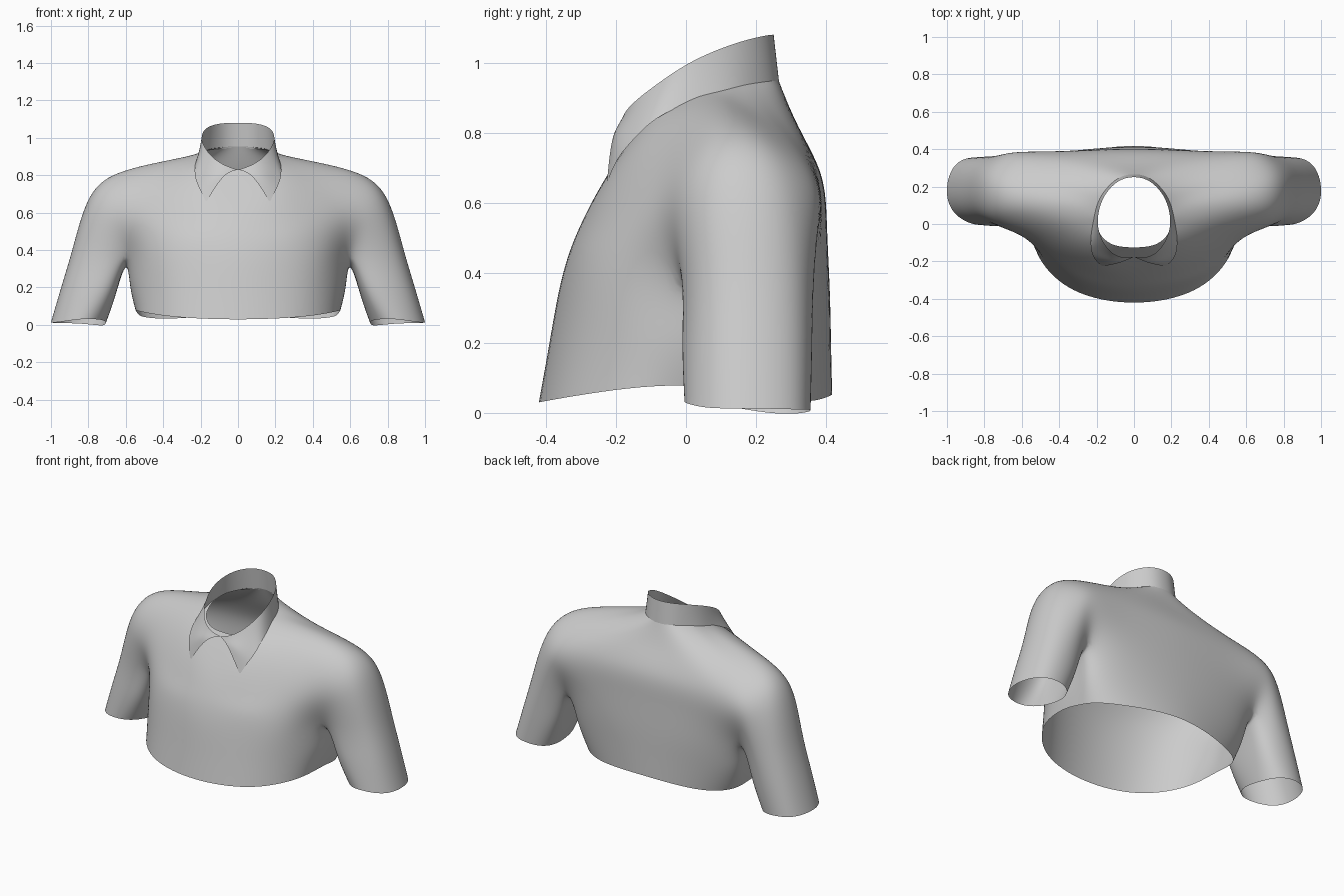
import bpy
from mathutils import Vector


def lerp_row(a, b, t):
    return [tuple(Vector(p).lerp(Vector(q), t)) for p, q in zip(a, b)]


def loft(rows, closed=False):
    """Quads between successive rows, each row running front to back."""
    quads = []
    for a, b in zip(rows, rows[1:]):
        n = len(a)
        for i in range(n if closed else n - 1):
            j = (i + 1) % n
            quads.append((a[i], b[i], b[j], a[j]))
    return quads


def build(name, quads, levels=3):
    """Mirrored, subdivided sheet whose smooth surface passes through the points."""
    index, faces = {}, []
    for s in (1, -1):
        for q in quads:
            f = [index.setdefault((round(s * x, 5), round(y, 5), round(z, 5)), len(index))
                 for x, y, z in q]
            faces.append(f if s > 0 else f[::-1])
    mesh = bpy.data.meshes.new(name)
    mesh.from_pydata(list(index), [], faces)
    mesh.shade_smooth()
    ob = bpy.data.objects.new(name, mesh)
    bpy.context.collection.objects.link(ob)
    sub = ob.modifiers.new("smooth", 'SUBSURF')
    sub.levels = sub.render_levels = levels
    sub.boundary_smooth = 'PRESERVE_CORNERS'
    target = [v.co.copy() for v in mesh.vertices]
    for _ in range(4):
        mesh.update()
        bpy.context.view_layer.update()
        ev = ob.evaluated_get(bpy.context.evaluated_depsgraph_get())
        got = [ev.data.vertices[i].co.copy() for i in range(len(target))]
        for v, t, g in zip(mesh.vertices, target, got):
            v.co += (t - g) * 0.8
        ob.update_tag()
        mesh.update_tag()
    mesh.update()
    return ob


# Half rings from neckline to armpit, each from centre front to centre back
neck = [(0, -.125, .832), (.085, -.118, .835), (.14, -.095, .85), (.18, -.055, .87),
        (.198, -.005, .89), (.203, .035, .905), (.198, .075, .915), (.187, .115, .925),
        (.168, .155, .935), (.138, .195, .943), (.08, .245, .95), (0, .262, .955)]
yoke = [(0, -.235, .66), (.16, -.212, .69), (.27, -.145, .75), (.34, -.07, .80),
        (.385, 0, .84), (.41, .06, .862), (.42, .12, .87), (.41, .18, .86),
        (.385, .235, .845), (.335, .278, .828), (.19, .312, .828), (0, .32, .815)]
shoulder = [(0, -.30, .54), (.23, -.265, .55), (.40, -.175, .60), (.52, -.085, .66),
            (.60, -.01, .73), (.65, .07, .785), (.665, .15, .80), (.65, .23, .785),
            (.60, .31, .745), (.53, .36, .70), (.34, .377, .68), (0, .387, .68)]
upper_arm = [(0, -.335, .45), (.27, -.295, .46), (.46, -.185, .48), (.58, -.075, .52),
             (.69, -.025, .58), (.775, .05, .64), (.803, .17, .66), (.775, .285, .645),
             (.69, .37, .60), (.59, .385, .56), (.38, .388, .53), (0, .403, .53)]
armpit = [(0, -.365, .34), (.29, -.315, .345), (.48, -.19, .355), (.597, -.005, .365),
          (.71, -.01, .38), (.84, .05, .40), (.883, .18, .41), (.84, .315, .40),
          (.72, .365, .38), (.60, .32, .365), (.40, .382, .36), (0, .411, .35)]
under = [(.6, .1, .315), (.6, .22, .315)]

# Open hems of body and sleeve
body_hem = [(0, -.42, .03), (.32, -.355, .042), (.5, -.19, .067), (.545, -.04, .078),
            (.545, .08, .073), (.53, .18, .055), (.485, .275, .04), (.32, .368, .035),
            (0, .418, .053)]
sleeve_hem = [(.76, .02, .03), (.85, -.002, .03), (.96, .06, .015), (1.0, .18, .013),
              (.96, .31, .01), (.86, .355, .008), (.765, .33, .0), (.715, .24, .0),
              (.712, .11, .02)]

# Body and sleeves split below the armpit
body_top = armpit[:4] + under + armpit[9:]
sleeve_top = armpit[3:10] + under[::-1]
steps = (0, .5, 1)
quads = loft([neck, yoke, shoulder, upper_arm, armpit])
quads += loft([lerp_row(body_top, body_hem, t) for t in steps])
quads += loft([lerp_row(sleeve_top, sleeve_hem, t) for t in steps], closed=True)
build("shirt_body", quads)

# Collar: standing at the back, falling to points at the front
collar_top = [(0, -.175, .83), (.06, -.178, .85), (.13, -.143, .892), (.18, -.06, .955),
              (.193, .03, 1.01), (.163, .14, 1.055), (.088, .225, 1.077), (0, .25, 1.08)]
collar_low = [(.17, -.226, .655), (.203, -.195, .725), (.226, -.15, .78), (.23, -.07, .85),
              (.207, .07, .908), (.162, .17, .934), (.083, .246, .943), (0, .265, .947)]
collar_mid = lerp_row(collar_top, collar_low, .5)
collar_mid[0] = (.08, -.208, .79)
collar_mid[1] = (.13, -.197, .80)
build("collar", loft([collar_top, collar_mid, collar_low]))
